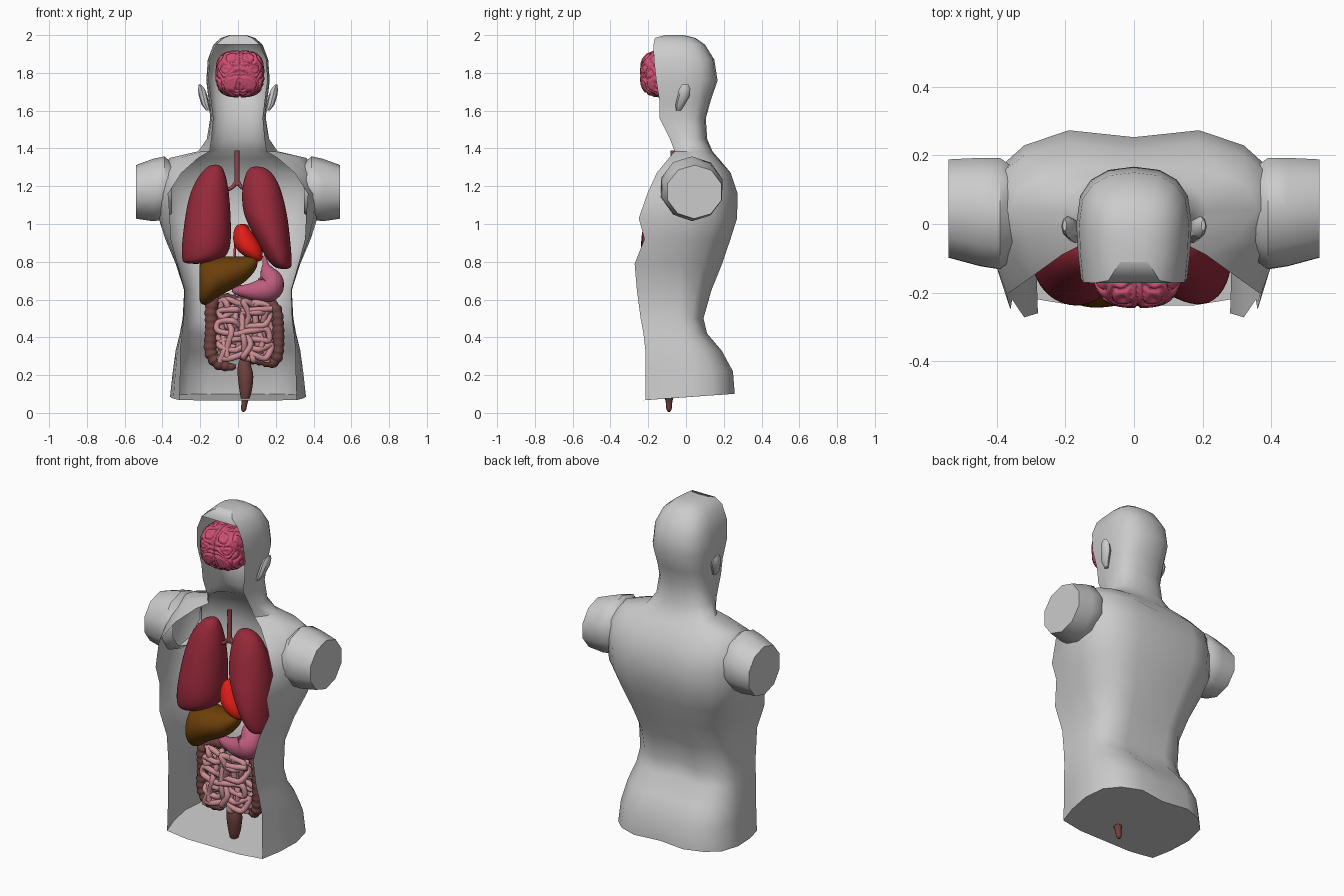
import bpy, bmesh, math, random
from mathutils import Vector, noise

random.seed(4)


def finish(ob, color=None, angle=None):
    bpy.context.scene.collection.objects.link(ob)
    if color:
        m = bpy.data.materials.new(ob.name + "_colour")
        m.diffuse_color = (*color, 1)
        ob.data.materials.append(m)
    if ob.type == 'MESH':
        ob.data.polygons.foreach_set("use_smooth", [True] * len(ob.data.polygons))
        if angle:
            ob.data.set_sharp_from_angle(angle=math.radians(angle))
    return ob


def loft(name, rings, color=None, closed=True, caps=(True, True), sub=0, angle=None):
    bm = bmesh.new()
    vs = [[bm.verts.new(p) for p in r] for r in rings]
    n = len(vs[0])
    for a, b in zip(vs, vs[1:]):
        for i in range(n if closed else n - 1):
            j = (i + 1) % n
            bm.faces.new((a[i], a[j], b[j], b[i]))
    if caps[0]:
        bm.faces.new(vs[0][::-1])
    if caps[1]:
        bm.faces.new(vs[-1])
    bmesh.ops.recalc_face_normals(bm, faces=bm.faces)
    me = bpy.data.meshes.new(name)
    bm.to_mesh(me)
    bm.free()
    ob = finish(bpy.data.objects.new(name, me), color, angle)
    if sub:
        mod = ob.modifiers.new("smooth", 'SUBSURF')
        mod.levels = mod.render_levels = sub
    return ob


def ellipse(cx, cy, rx, ry, n, start=0.0):
    return [(cx + rx * math.cos(start + math.tau * i / n), cy + ry * math.sin(start + math.tau * i / n)) for i in range(n)]


def organ(name, sections, color, axis='z'):
    # sections: position along axis, low/high across, low/high in y
    rings = []
    for t, a0, a1, y0, y1 in sections:
        e = ellipse((a0 + a1) / 2, (y0 + y1) / 2, (a1 - a0) / 2 * 1.04, (y1 - y0) / 2 * 1.04, 12)
        rings.append([(a, y, t) if axis == 'z' else (t, y, a) for a, y in e])
    return loft(name, rings, color, sub=2)


def spline(pts, steps):
    # smooth path through (x, y, z, radius) points
    p = [Vector(q) for q in pts]
    p = [2 * p[0] - p[1]] + p + [2 * p[-1] - p[-2]]
    out = []
    for a, b, c, d in zip(p, p[1:], p[2:], p[3:]):
        for k in range(steps):
            t = k / steps
            out.append(0.5 * (2 * b + (c - a) * t + (2 * a - 5 * b + 4 * c - d) * t * t + (3 * b - a - 3 * c + d) * t ** 3))
    return out + [p[-2]]


def tube(name, paths, color, steps=6, beads=0.0, res=3):
    cu = bpy.data.curves.new(name, 'CURVE')
    cu.dimensions = '3D'
    cu.bevel_depth = 1
    cu.bevel_resolution = res
    cu.use_fill_caps = True
    for pts in paths:
        q = spline(pts, steps)
        sp = cu.splines.new('POLY')
        sp.points.add(len(q) - 1)
        sp.use_smooth = True
        dist = 0
        for i, v in enumerate(q):
            dist += (v.xyz - q[i - 1].xyz).length if i else 0
            sp.points[i].co = (*v.xyz, 1)
            sp.points[i].radius = max(v.w, 0.002) * (1 - beads * abs(math.cos(dist * math.pi / 0.036)) ** 3)
    return finish(bpy.data.objects.new(name, cu), color)


# body shell, open in front: z, half width, back y, side y, opening half width, opening y
levels = [(.083, .36, .272, .03, .31, -.215), (.22, .345, .262, .03, .305, -.215), (.33, .33, .20, .0, .305, -.215),
          (.42, .308, .12, -.02, .295, -.225), (.50, .293, .10, -.03, .285, -.24), (.65, .285, .145, -.03, .28, -.26),
          (.79, .33, .205, -.03, .32, -.272), (.92, .385, .25, .0, .355, -.22), (1.03, .42, .285, .03, .36, -.25),
          (1.16, .43, .288, .03, .37, -.205), (1.27, .43, .25, .03, .30, -.155), (1.35, .36, .17, .04, .21, -.09),
          (1.385, .21, .14, .04, .15, -.06), (1.45, .165, .112, .0, .14, -.085), (1.56, .147, .105, .0, .13, -.14),
          (1.65, .155, .13, .0, .14, -.14), (1.76, .168, .167, .0, .155, -.158), (1.87, .16, .15, .0, .148, -.17),
          (1.95, .13, .10, -.02, .115, -.172), (1.985, .09, .05, -.04, .075, -.165), (2.0, .045, -.01, -.06, .04, -.11)]
rings = []
for n, (z, w, yb, ym, xf, yf) in enumerate(levels):
    half = []
    for i in range(5):
        t = i * math.pi / 8
        y = ym + (yb - ym) * max(math.cos(t), 0) ** .75
        if i == 0 and z < 1.3:
            y -= .035
        half.append((w * math.sin(t) ** .85, y, z))
    half += [(w * .65 + xf * .35, ym * .45 + yf * .55, z), (xf, yf, z)]
    ring = [(-x, y, z) for x, y, z in half[:0:-1]] + half
    rings.append([(x, y, z + .07 * y) for x, y, z in ring] if n == 0 else ring)
loft("body_shell", rings, closed=False, caps=(False, True), angle=40)
loft("forehead", [(r[0], r[-1]) for r in rings[-3:]], closed=False, caps=(False, False))

# floor of the shell with a bowed front edge
base = rings[0] + [(.17, -.238, .066), (-.17, -.238, .066)]
bm = bmesh.new()
bm.faces.new([bm.verts.new(p) for p in reversed(base)])
me = bpy.data.meshes.new("shell_floor")
bm.to_mesh(me)
bm.free()
finish(bpy.data.objects.new("shell_floor", me), angle=30)

# arm stumps and ears
for s, side in ((-1, "right"), (1, "left")):
    arm = []
    for x, cy, cz, ry, rz in ((.35, .03, 1.19, .14, .135), (.39, .03, 1.19, .17, .168), (.45, .035, 1.18, .165, .165), (.54, .045, 1.17, .15, .142)):
        arm.append([(s * x, y, z) for y, z in ellipse(cy, cz, ry, rz, 10, .3)])
    loft(side + "_arm_stump", arm, caps=(False, True), angle=45)
    ear = []
    for z, x, y, rx, ry in ((1.60, .158, -.04, .01, .012), (1.63, .172, -.032, .02, .024), (1.68, .185, -.012, .023, .032),
                            (1.715, .194, -.007, .018, .03), (1.738, .202, -.004, .006, .016)):
        ear.append([(s * a, b, z) for a, b in ellipse(x, y, rx, ry, 8)])
    loft(side + "_ear", ear, angle=40)

# lungs
LUNG = (.31, .022, .042)
organ("right_lung", [(1.315, -.135, -.10, -.09, -.05), (1.295, -.18, -.075, -.125, -.02), (1.2, -.245, -.05, -.17, .02),
                     (1.08, -.275, -.04, -.205, .05), (.95, -.292, -.035, -.238, .06), (.86, -.30, -.04, -.24, .05),
                     (.81, -.297, -.08, -.225, .03), (.788, -.285, -.17, -.19, .0)], LUNG)
organ("left_lung", [(1.305, .075, .12, -.09, -.05), (1.285, .045, .175, -.125, -.02), (1.2, .02, .225, -.17, .02),
                    (1.08, .02, .255, -.205, .05), (1.0, .05, .268, -.23, .06), (.88, .115, .28, -.24, .05),
                    (.79, .165, .287, -.215, .03), (.76, .21, .28, -.18, .0)], LUNG)

# windpipe and branches
tube("windpipe", [[(-.005, -.07, 1.39, .013), (-.005, -.07, 1.3, .013), (-.005, -.07, 1.2, .014)],
                  [(-.005, -.07, 1.23, .012), (-.03, -.07, 1.195, .011), (-.08, -.07, 1.17, .009)],
                  [(-.005, -.07, 1.23, .012), (.02, -.07, 1.195, .011), (.07, -.07, 1.17, .009)]], (.27, .06, .07))

# heart and its vessels
organ("heart", [(1.0, .0, .03, -.12, -.08), (.98, -.02, .06, -.15, -.06), (.92, -.03, .10, -.18, -.04), (.87, -.015, .13, -.19, -.04),
                (.83, .03, .132, -.18, -.06), (.80, .085, .125, -.15, -.09)], (.75, .012, .008))
tube("heart_vessels", [[(.01, -.09, .97, .008), (-.015, -.09, .88, .007), (-.015, -.08, .79, .006)],
                       [(.02, -.1, .93, .012), (.015, -.08, .985, .011), (.05, -.05, .98, .01), (.05, -.03, .9, .01)]], (.65, .03, .03))

# liver
organ("liver", [(-.205, .60, .785, -.17, -.05), (-.2, .575, .80, -.215, -.02), (-.16, .565, .82, -.24, .0), (-.11, .615, .83, -.247, .0),
                (-.04, .65, .828, -.238, -.02), (.03, .685, .828, -.22, -.05), (.075, .73, .832, -.19, -.08), (.105, .775, .825, -.16, -.1)],
      (.15, .05, .003), axis='x')

# stomach
tube("stomach", [[(.14, -.09, .83, .012), (.145, -.1, .79, .016), (.155, -.12, .75, .038), (.175, -.13, .70, .066), (.16, -.14, .66, .073),
                  (.10, -.145, .645, .055), (.04, -.14, .645, .036), (-.01, -.13, .65, .024), (-.03, -.13, .655, .012)]], (.52, .11, .21), res=6)

# large intestine with bulging segments
GUT = (.16, .055, .05)
tube("large_intestine", [[(-.01, -.12, .245, .012), (-.05, -.12, .245, .025), (-.11, -.12, .265, .034), (-.145, -.12, .33, .036),
                          (-.14, -.12, .45, .036), (-.14, -.12, .56, .036), (-.10, -.10, .605, .034), (0, -.07, .59, .034),
                          (.12, -.07, .585, .034), (.195, -.11, .555, .034), (.213, -.12, .45, .033), (.21, -.12, .32, .033),
                          (.185, -.11, .27, .032), (.12, -.09, .28, .03), (.05, -.09, .29, .03)]], GUT, steps=12, beads=.18, res=4)
tube("rectum", [[(.05, -.09, .30, .025), (.035, -.09, .25, .036), (.04, -.09, .19, .042), (.04, -.09, .11, .032),
                 (.035, -.09, .06, .018), (.03, -.09, .02, .014), (.03, -.09, .006, .006)]], GUT, res=5)


# small intestine: winding layers
def winding(rows, y, upright):
    pts = []
    for r in range(rows):
        f = (r + .5) / rows
        for k in range(5):
            g = k / 4 if r % 2 == 0 else 1 - k / 4
            u, v = (f, g) if upright else (g, f)
            x = -.095 + .255 * u + random.uniform(-.02, .02)
            z = .285 + .29 * v + random.uniform(-.02, .02)
            bulge = .025 * (1 - (2 * u - 1) ** 2)
            pts.append((x, y - bulge + random.uniform(-.022, .022), z, .0165))
    return pts


tube("small_intestine", [winding(7, -.16, False), winding(8, -.15, True), winding(9, -.11, False),
                         [(-.1, -.15, .59, .015), (-.05, -.17, .6, .016), (.02, -.17, .575, .016), (.1, -.17, .585, .016), (.15, -.16, .57, .015)]],
     (.60, .27, .29), steps=5, res=2)

# brain: rounded block with winding folds and a central cleft
bm = bmesh.new()
bmesh.ops.create_icosphere(bm, subdivisions=6, radius=1)
for v in bm.verts:
    p = v.co.copy()
    size = sum(abs(c) ** 2.9 for c in p) ** (1 / 2.9)
    q = Vector((abs(p.x), p.y, p.z)) * 1.9 + Vector((3.1, .7, 5.2))
    q += noise.noise_vector(q * 1.5) * .25
    fold = abs(math.sin(8 * noise.noise(q) + 2.5 * p.z)) ** .45
    cleft = min(1, abs(p.x) / .06) ** .5
    k = (.88 + .12 * min(fold, cleft)) / size
    v.co = (.01 + p.x * k * .13, -.12 + p.y * k * .125, 1.795 + p.z * k * .125)
me = bpy.data.meshes.new("brain")
bm.to_mesh(me)
bm.free()
finish(bpy.data.objects.new("brain", me), (.62, .08, .17))
